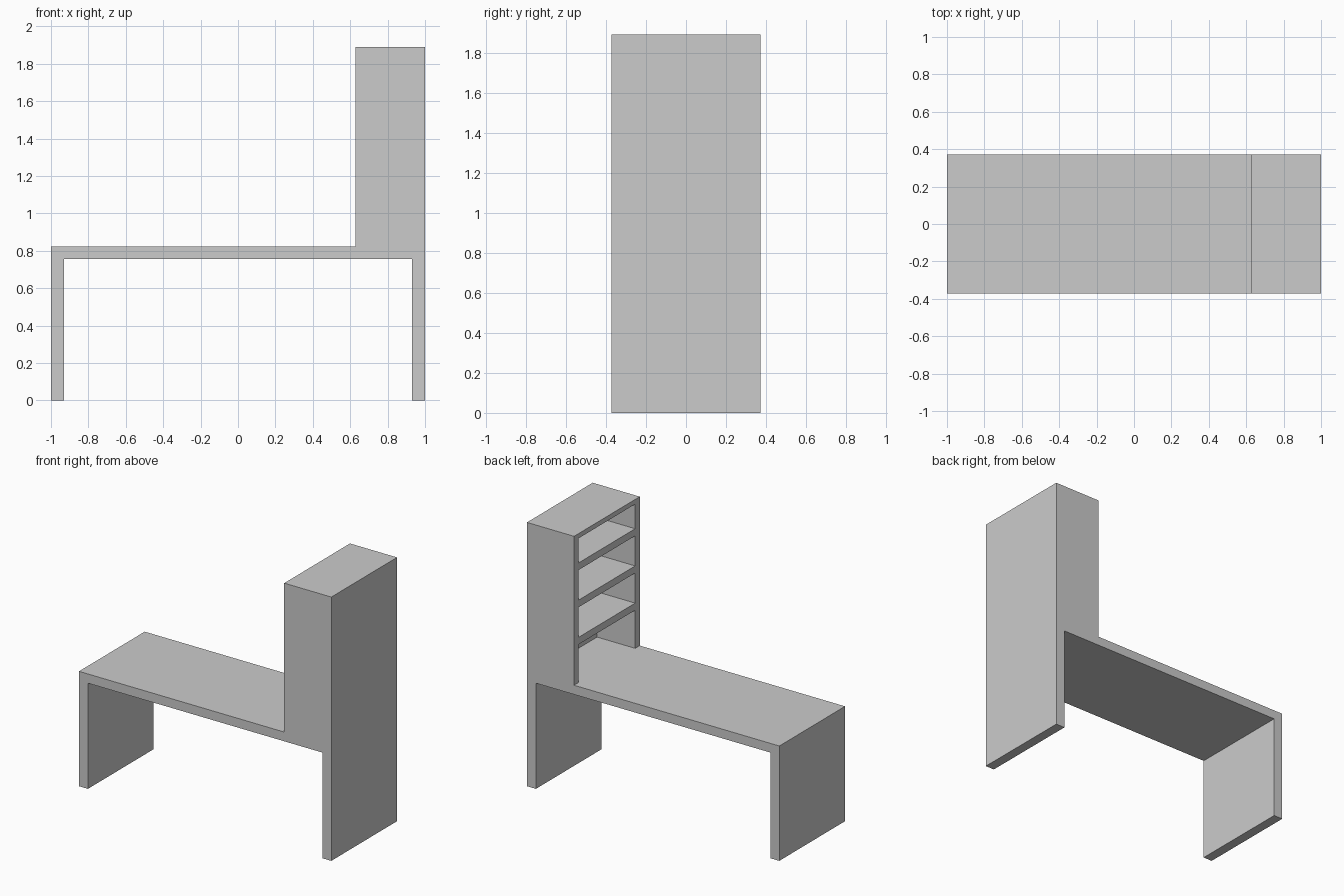
import bpy
import bmesh

if "Cube" in bpy.data.objects:
    bpy.data.objects.remove(bpy.data.objects["Cube"])

HALF_LEN, HALF_DEP = 1.0, 0.372
LEG = 0.071                        # leg and tall panel thickness
TOP_LO, TOP_HI = 0.757, 0.823      # tabletop
CAB_X, CAB_TOP = 0.627, 1.89       # shelf unit
WALL, LID, SHELF = 0.052, 0.034, 0.051
BACK_X = HALF_LEN - LEG


def extrude_profile(name, points, y0, y1):
    """Extrude an x/z outline along y."""
    bm = bmesh.new()
    face = bm.faces.new([bm.verts.new((x, y0, z)) for x, z in points])
    moved = bmesh.ops.extrude_face_region(bm, geom=[face])["geom"]
    verts = [v for v in moved if isinstance(v, bmesh.types.BMVert)]
    bmesh.ops.translate(bm, verts=verts, vec=(0, y1 - y0, 0))
    bmesh.ops.recalc_face_normals(bm, faces=bm.faces)
    mesh = bpy.data.meshes.new(name)
    bm.to_mesh(mesh)
    bm.free()
    obj = bpy.data.objects.new(name, mesh)
    bpy.context.collection.objects.link(obj)
    return obj


def board(name, x0, x1, z0, z1, y0, y1):
    return extrude_profile(name, [(x0, z0), (x1, z0), (x1, z1), (x0, z1)], y0, y1)


# Desk: left leg, tabletop and full-height right panel in one outline
extrude_profile("desk_frame", [
    (-HALF_LEN, 0), (-BACK_X, 0), (-BACK_X, TOP_LO), (BACK_X, TOP_LO),
    (BACK_X, 0), (HALF_LEN, 0), (HALF_LEN, CAB_TOP), (BACK_X, CAB_TOP),
    (BACK_X, TOP_HI), (-HALF_LEN, TOP_HI)], -HALF_DEP, HALF_DEP)

# Shelf unit side walls
inner = HALF_DEP - WALL
for name, y0, y1 in (("front_wall", -HALF_DEP, -inner), ("back_wall", inner, HALF_DEP)):
    board(name, CAB_X, BACK_X, TOP_HI, CAB_TOP, y0, y1)

# Shelf unit lid and three shelves, open towards the desk
board("cabinet_lid", CAB_X, BACK_X, CAB_TOP - LID, CAB_TOP, -inner, inner)
for i in range(3):
    z = 1.096 + i * 0.2665
    board(f"shelf_{i + 1}", CAB_X, BACK_X, z, z + SHELF, -inner, inner)
